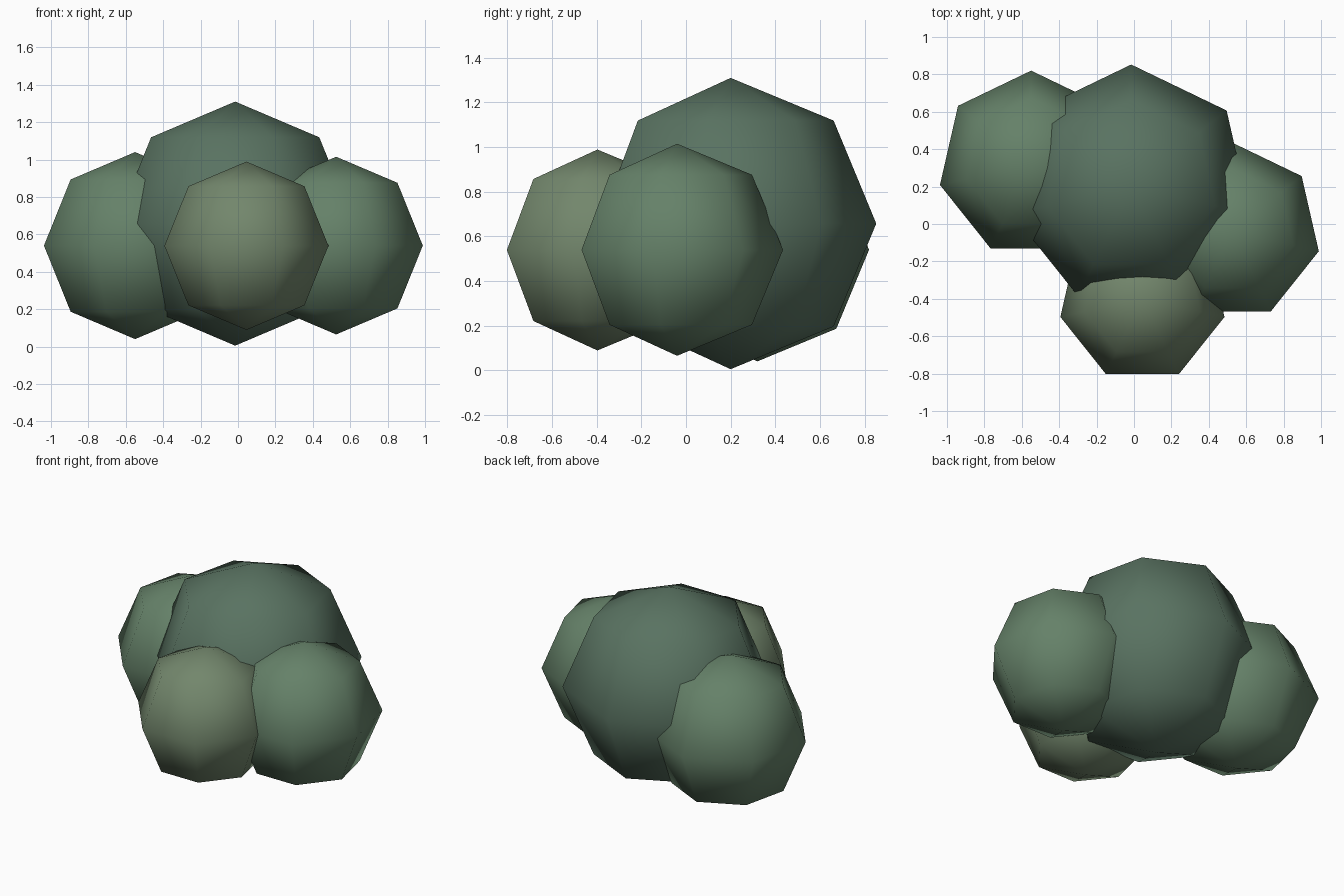
import bpy

if "Cube" in bpy.data.objects:
    bpy.data.objects.remove(bpy.data.objects["Cube"])


def material(name, rgb):
    m = bpy.data.materials.new(name)
    m.diffuse_color = (*rgb, 1.0)
    m.use_nodes = True
    m.node_tree.nodes["Principled BSDF"].inputs["Base Color"].default_value = m.diffuse_color
    return m


deep = material("deep_green", (0.10, 0.17, 0.12))
mid = material("mid_green", (0.13, 0.22, 0.14))
olive = material("olive_green", (0.17, 0.24, 0.15))

# Leaf clumps of the bush: name, centre, radius, material
clumps = [
    ("main_clump", (-0.015, 0.20, 0.6575), 0.6525, deep),
    ("left_clump", (-0.55, 0.32, 0.54), 0.50, mid),
    ("right_clump", (0.525, -0.04, 0.54), 0.475, mid),
    ("front_clump", (0.045, -0.397, 0.539), 0.45, olive),
]

# Each clump is a smooth-shaded low-poly ball with 7 sides
for name, centre, radius, mat in clumps:
    bpy.ops.mesh.primitive_uv_sphere_add(
        segments=7, ring_count=4, radius=radius, location=centre)
    ball = bpy.context.object
    ball.name = name
    ball.data.materials.append(mat)
    bpy.ops.object.shade_smooth()
